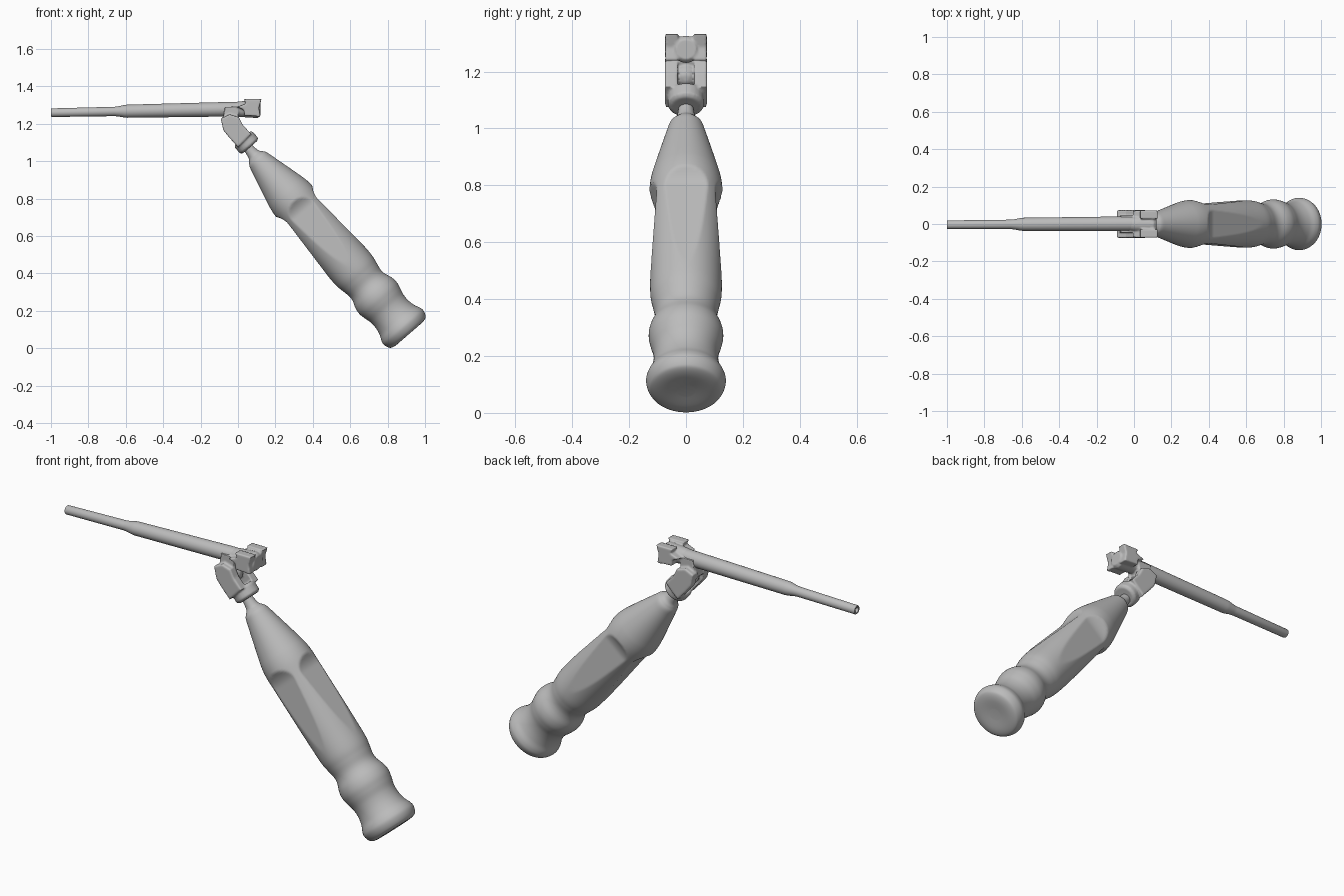
import bpy, bmesh, math
from mathutils import Vector, Matrix

cube = bpy.data.objects.get("Cube")
if cube:
    bpy.data.objects.remove(cube, do_unlink=True)

grey = bpy.data.materials.new("plain_grey")
grey.use_nodes = True
GREY = (0.5, 0.5, 0.5, 1)
grey.diffuse_color = GREY
grey.node_tree.nodes["Principled BSDF"].inputs["Base Color"].default_value = GREY

# Axis of the tilted handle, from the butt up to the joint
BUTT = Vector((0.915, 0, 0.076))
AXIS = Vector((-0.6546, 0, 0.756))
SIDE = Vector((0.756, 0, 0.6546))
Y = Vector((0, 1, 0))


def finish(bm, name, angle=40):
    bmesh.ops.recalc_face_normals(bm, faces=bm.faces)
    mesh = bpy.data.meshes.new(name)
    bm.to_mesh(mesh)
    bm.free()
    mesh.materials.append(grey)
    obj = bpy.data.objects.new(name, mesh)
    bpy.context.collection.objects.link(obj)
    bpy.ops.object.select_all(action="DESELECT")
    obj.select_set(True)
    bpy.context.view_layer.objects.active = obj
    bpy.ops.object.shade_smooth_by_angle(angle=math.radians(angle))
    return obj


def smooth_profile(points, steps):
    """Catmull-Rom curve through (distance, radius) points."""
    pts = [Vector(p) for p in points]
    pts = [pts[0]] + pts + [pts[-1]]
    out = []
    for a, b, c, d in zip(pts, pts[1:], pts[2:], pts[3:]):
        for i in range(steps):
            u = i / steps
            out.append(0.5 * (2 * b + (c - a) * u + (2 * a - 5 * b + 4 * c - d) * u**2
                              + (3 * b - a - 3 * c + d) * u**3))
    return out + [pts[-1]]


def lathe(bm, origin, axis, side, profile, sides, shape=None):
    """Rings along an axis; shape may alter the radius by angle."""
    rings = []
    for t, r in profile:
        ring = []
        for k in range(sides):
            ang = math.tau * k / sides
            rad = shape(t, r, ang) if shape else r
            ring.append(bm.verts.new(origin + axis * t
                        + (side * math.cos(ang) + Y * math.sin(ang)) * rad))
        rings.append(ring)
    for lo, hi in zip(rings, rings[1:]):
        for k in range(sides):
            n = (k + 1) % sides
            bm.faces.new((lo[k], lo[n], hi[n], hi[k]))
    bm.faces.new(rings[0][::-1])
    bm.faces.new(rings[-1])


def scallop(t, r, ang):
    """Four grip flats, deep at the rounded head and fading to the butt."""
    if not 0.46 < t < 0.96:
        return r
    if t < 0.87:
        depth = 0.129 - 0.026 * (t - 0.46) / 0.41
    else:
        depth = 0.103 + 0.026 * ((t - 0.87) / 0.07) ** 2
    off = (ang + math.pi / 4) % (math.pi / 2) - math.pi / 4
    return min(r, depth / math.cos(off))


# Handle with flared butt, waist rings, grip flats and tapered nose
handle_profile = [
    (0.003, 0.03), (0, 0.085), (0.006, 0.118), (0.02, 0.132), (0.045, 0.14), (0.068, 0.136),
    (0.10, 0.122), (0.14, 0.114), (0.18, 0.115), (0.22, 0.125), (0.255, 0.131),
    (0.29, 0.127), (0.33, 0.113), (0.36, 0.11), (0.40, 0.117), (0.45, 0.125),
    (0.55, 0.127), (0.65, 0.128), (0.75, 0.128), (0.82, 0.128), (0.88, 0.128),
    (0.94, 0.128), (0.985, 0.123), (1.03, 0.113), (1.12, 0.09), (1.20, 0.069),
    (1.235, 0.059), (1.252, 0.047), (1.27, 0.034), (1.31, 0.027), (1.34, 0.027)]
bm = bmesh.new()
lathe(bm, BUTT, AXIS, SIDE, smooth_profile(handle_profile, 6), 128, scallop)
finish(bm, "handle", 50)

# Long stepped shaft with a hollow tip
tip, root = Vector((-1, -0.004, 1.259)), Vector((0.02, 0.002, 1.279))
direction = (root - tip).normalized()
across = direction.cross(Y).normalized()
bm = bmesh.new()
lathe(bm, tip, direction, across,
      [(0.02, 0.012), (0, 0.014), (0, 0.021), (0.004, 0.023), (0.34, 0.025), (0.36, 0.027),
       (0.395, 0.034), (0.41, 0.035), (0.97, 0.039), (1.01, 0.037)], 32)
finish(bm, "shaft")


# Worn swivel joint: overlapping pieces fused into one cast lump
def slab(bm, outline, y0, y1):
    """Plate with an x-z outline, made on both sides of the centre."""
    for s in (1, -1):
        a = [bm.verts.new((x, s * y0, z)) for x, z in outline]
        b = [bm.verts.new((x, s * y1, z)) for x, z in outline]
        bm.faces.new(a)
        bm.faces.new(b[::-1])
        for i in range(len(a)):
            j = (i + 1) % len(a)
            bm.faces.new((a[j], a[i], b[i], b[j]))
    bmesh.ops.recalc_face_normals(bm, faces=bm.faces)


bm = bmesh.new()
# collar on the neck
lathe(bm, BUTT + SIDE * 0.012, AXIS, SIDE,
      [(1.312, 0.052), (1.322, 0.064), (1.365, 0.064), (1.375, 0.055)], 24)
# lower fork arms
slab(bm, [(0.0, 1.075), (0.07, 1.145), (0.025, 1.195), (0.005, 1.235), (-0.045, 1.25),
          (-0.092, 1.228), (-0.078, 1.165), (-0.05, 1.13)], 0.03, 0.074)
# cross piece
bmesh.ops.create_icosphere(bm, subdivisions=2, radius=0.046,
                           matrix=Matrix.Translation((-0.025, 0, 1.185)))
# upper hub and bridge to the shaft
lathe(bm, Vector((-0.03, 0, 1.278)), Vector((1, 0, 0)), Vector((0, 0, 1)),
      [(0, 0.036), (0.04, 0.042), (0.135, 0.048), (0.15, 0.036)], 24)
slab(bm, [(-0.085, 1.20), (-0.03, 1.17), (0.0, 1.23), (0.005, 1.29), (-0.07, 1.29)],
     0.0, 0.045)
# upper fork ears with notched backs
slab(bm, [(0.035, 1.245), (0.12, 1.238), (0.112, 1.285), (0.126, 1.332), (0.03, 1.332),
          (0.042, 1.308), (-0.005, 1.29), (0.03, 1.275)], 0.028, 0.073)
joint = finish(bm, "swivel_joint")
fuse = joint.modifiers.new("fuse", "REMESH")
fuse.mode = "VOXEL"
fuse.voxel_size = 0.005
fuse.use_smooth_shade = True
soften = joint.modifiers.new("soften", "SMOOTH")
soften.factor = 0.5
soften.iterations = 3
